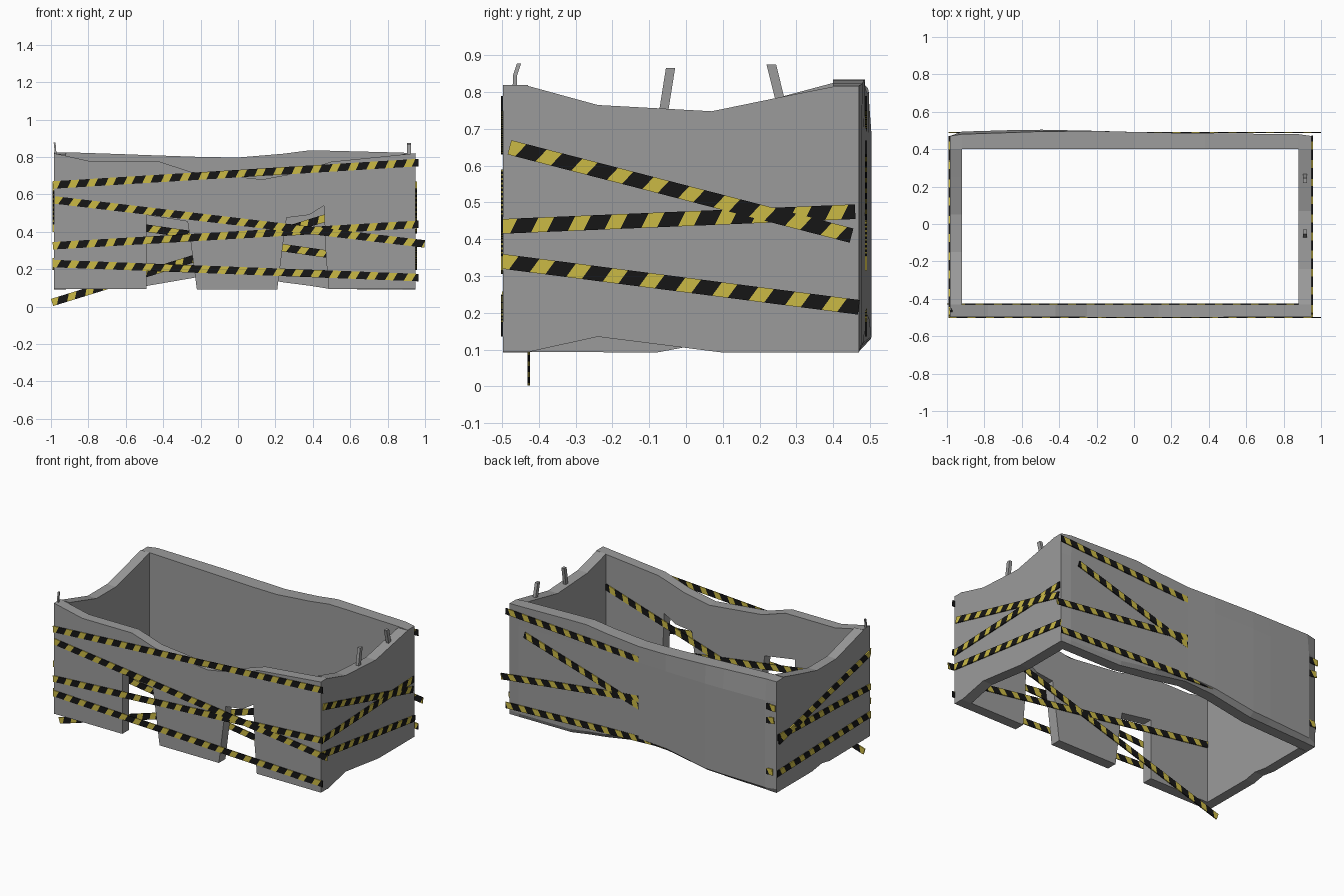
import bpy, bmesh
from mathutils import Vector

if "Cube" in bpy.data.objects:
    bpy.data.objects.remove(bpy.data.objects["Cube"])


def material(name, rgb):
    m = bpy.data.materials.new(name)
    m.diffuse_color = (*rgb, 1)
    m.use_nodes = True
    m.node_tree.nodes["Principled BSDF"].inputs["Base Color"].default_value = m.diffuse_color
    return m


CONCRETE = material("concrete grey", (0.33, 0.33, 0.33))
BLACK = material("tape black", (0.008, 0.008, 0.008))
YELLOW = material("tape yellow", (0.60, 0.49, 0.06))


def finish(name, bm, mats):
    bmesh.ops.recalc_face_normals(bm, faces=bm.faces[:])
    me = bpy.data.meshes.new(name)
    bm.to_mesh(me)
    bm.free()
    for m in mats:
        me.materials.append(m)
    ob = bpy.data.objects.new(name, me)
    bpy.context.collection.objects.link(ob)
    return ob


def loft(bm, rings, mat=0):
    """Skin equal-sized rings of points into a capped solid."""
    vs = [[bm.verts.new(p) for p in r] for r in rings]
    n = len(vs[0])
    faces = [bm.faces.new(vs[0]), bm.faces.new(vs[-1])]
    for a, b in zip(vs, vs[1:]):
        for i in range(n):
            j = (i + 1) % n
            faces.append(bm.faces.new((a[i], a[j], b[j], b[i])))
    for f in faces:
        f.material_index = mat


def point(axis, depth, along, z):
    return (along, depth, z) if axis == 'Y' else (depth, along, z)


def wall(name, axis, d0, d1, outline):
    """Outline (along, z) given thickness between two depths."""
    bm = bmesh.new()
    loft(bm, [[point(axis, d, a, z) for a, z in outline] for d in (d0, d1)])
    return finish(name, bm, [CONCRETE])


def tape(name, axis, d0, d1, start, end, width=0.04, period=0.1):
    """Thin plate cut into slanted black and yellow bands."""
    s, e = Vector(start), Vector(end)
    length = (e - s).length
    u = (e - s) / length
    if u.x < 0:
        s, u = e, -u
    v = Vector((-u.y, u.x))
    clamp = lambda t: max(0.0, min(length, t))
    bm = bmesh.new()
    slant, t, yellow = 0.022, -0.022, True
    while t < length:
        t2 = t + period * (0.43 if yellow else 0.57)
        quad = [(clamp(t), -1), (clamp(t2), -1),
                (clamp(t2 + slant), 1), (clamp(t + slant), 1)]
        pts = [s + u * a + v * (b * width / 2) for a, b in quad]
        # drop the doubled corner of clipped end bands
        pts = [p for i, p in enumerate(pts) if (p - pts[i - 1]).length > 1e-5]
        if len(pts) > 2:
            loft(bm, [[point(axis, d, p.x, p.y) for p in pts] for d in (d0, d1)],
                 1 if yellow else 0)
        t, yellow = t2, not yellow
    finish(name, bm, [BLACK, YELLOW])


X0, X1, Y0, Y1 = -0.985, 0.95, -0.498, 0.47

# front wall: sagging top and two broken doorways
wall("front_wall", 'Y', Y0, -0.43, [
    (X0, 0.095), (-0.49, 0.095), (-0.49, 0.49), (-0.27, 0.455), (-0.255, 0.36), (-0.22, 0.092),
    (0.21, 0.092), (0.24, 0.33), (0.26, 0.475), (0.38, 0.49), (0.46, 0.54), (0.47, 0.27),
    (0.485, 0.095), (X1, 0.095),
    (X1, 0.82), (0.5, 0.775), (0.32, 0.715), (0.13, 0.68), (-0.25, 0.72), (-0.42, 0.775),
    (-0.78, 0.775), (X0, 0.82)])

# side walls with worn top and bottom edges
wall("right_wall", 'X', 0.88, X1, [
    (-0.43, 0.093), (-0.24, 0.135), (0.1, 0.092), (0.40, 0.092),
    (0.40, 0.815), (0.25, 0.785), (0.07, 0.748), (-0.24, 0.765), (-0.43, 0.817)])
wall("left_wall", 'X', X0, -0.92, [
    (-0.43, 0.094), (-0.08, 0.092), (0.0, 0.107), (0.1, 0.092), (0.40, 0.092),
    (0.40, 0.825), (0.25, 0.785), (0.05, 0.735), (-0.15, 0.735), (-0.43, 0.815)])

# back wall: bulging outer face, lofted along x
columns = [  # x, bottom, top, bulge y, top y
    (X0, 0.092, 0.82, 0.470, 0.470), (-0.92, 0.095, 0.825, 0.494, 0.480),
    (-0.62, 0.105, 0.815, 0.503, 0.490), (-0.49, 0.110, 0.81, 0.504, 0.495),
    (-0.2, 0.160, 0.80, 0.498, 0.497), (0.0, 0.170, 0.797, 0.492, 0.492),
    (0.24, 0.130, 0.817, 0.487, 0.487), (0.38, 0.112, 0.835, 0.484, 0.486),
    (0.5, 0.093, 0.833, 0.482, 0.484), (0.88, 0.092, 0.823, 0.478, 0.480),
    (X1, 0.092, 0.817, 0.470, 0.470)]
bm = bmesh.new()
loft(bm, [[(x, 0.40, b), (x, 0.40, t), (x, yt, t), (x, yb, 0.69),
           (x, yb, b + 0.025), (x, Y1, b)] for x, b, t, yb, yt in columns])
finish("back_wall", bm, [CONCRETE])


# bent bar stubs standing on the walls
def bar(name, path, w, d):
    bm = bmesh.new()
    loft(bm, [[(x + sx * w / 2, y + sy * d / 2, z)
               for sx, sy in ((-1, -1), (1, -1), (1, 1), (-1, 1))] for x, y, z in path])
    finish(name, bm, [CONCRETE])


bar("bar_right_middle", [(0.914, -0.062, 0.74), (0.914, -0.042, 0.866)], 0.02, 0.025)
bar("bar_right_back", [(0.914, 0.258, 0.77), (0.914, 0.232, 0.875)], 0.02, 0.026)
bar("bar_left_front", [(-0.976, -0.466, 0.80), (-0.977, -0.465, 0.845),
                       (-0.981, -0.454, 0.878)], 0.01, 0.011)

# warning tapes: depth range and (along, z) end points
tapes = {
    "front_tape": ('Y', -0.503, -0.497, [
        ((-0.99, 0.65), (0.965, 0.77)), ((-0.98, 0.57), (0.998, 0.335)),
        ((-0.99, 0.325), (0.965, 0.44)), ((-0.99, 0.23), (0.965, 0.155))]),
    "inner_front_tape": ('Y', -0.431, -0.424, [
        ((-0.994, 0.022), (0.91, 0.61)), ((-0.95, 0.485), (0.90, 0.22))]),
    "back_tape": ('Y', 0.486, 0.492, [
        ((-0.99, 0.65), (0.965, 0.77)), ((-0.98, 0.57), (0.998, 0.335)),
        ((-0.75, 0.18), (0.83, 0.65)), ((-0.97, 0.23), (0.965, 0.155))]),
    "right_tape": ('X', 0.949, 0.957, [
        ((-0.48, 0.65), (0.45, 0.41)), ((-0.50, 0.435), (0.46, 0.475)),
        ((-0.50, 0.34), (0.47, 0.215))]),
    "left_tape": ('X', -0.992, -0.984, [
        ((-0.49, 0.64), (0.45, 0.42)), ((-0.50, 0.42), (0.46, 0.45)),
        ((-0.50, 0.24), (0.47, 0.215))]),
}
for name, (axis, d0, d1, ends) in tapes.items():
    for i, (s, e) in enumerate(ends):
        tape(f"{name}_{i + 1}", axis, d0, d1, s, e)
